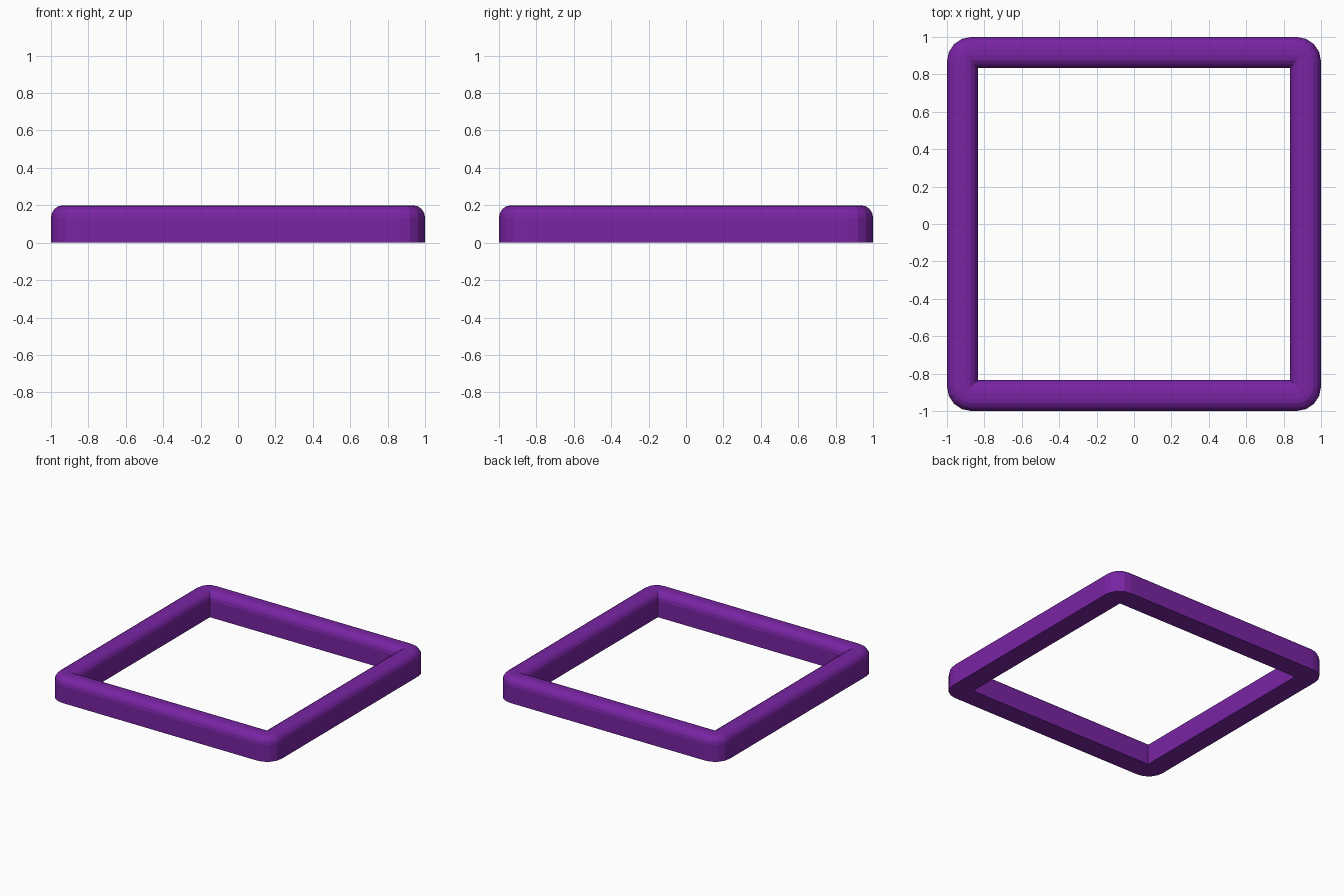
import bpy, bmesh
from math import sin, cos, pi
from mathutils import Vector

if "Cube" in bpy.data.objects:
    bpy.data.objects.remove(bpy.data.objects["Cube"])

CENTRE = 0.87            # corner arc centres
INNER, OUTER = -0.035, 0.13   # profile offsets from the arc centres
H, R, SEG = 0.2, 0.065, 4

# cross-section: flat bottom, upright sides, rounded top edges
profile = [(INNER, 0)]
for i in range(SEG + 1):
    t = i * pi / 2 / SEG
    profile.append((INNER + R - R * cos(t), H - R + R * sin(t)))
for i in range(SEG + 1):
    t = i * pi / 2 / SEG
    profile.append((OUTER - R + R * sin(t), H - R + R * cos(t)))
profile.append((OUTER, 0))


def ring_point(corner, k, d):
    """Rounded outside the arc centre, sharp mitre inside it."""
    a = corner * pi / 2 + k * pi / 2 / SEG
    mid = corner * pi / 2 + pi / 4
    diag = Vector((cos(mid), sin(mid))) * 2 ** 0.5
    if d <= 0:
        return diag * (CENTRE + d)
    return diag * CENTRE + Vector((cos(a), sin(a))) * d


# sweep the section around the square
bm = bmesh.new()
rows = []
for corner in range(4):
    for k in range(SEG + 1):
        rows.append([bm.verts.new((*ring_point(corner, k, d), z)) for d, z in profile])
n = len(profile)
for i, row in enumerate(rows):
    nxt = rows[(i + 1) % len(rows)]
    for j in range(n):
        m = (j + 1) % n
        bm.faces.new((row[j], row[m], nxt[m], nxt[j]))
bmesh.ops.remove_doubles(bm, verts=bm.verts, dist=0.0005)
bmesh.ops.recalc_face_normals(bm, faces=bm.faces)

mesh = bpy.data.meshes.new("square_frame")
bm.to_mesh(mesh)
bm.free()
frame = bpy.data.objects.new("square_frame", mesh)
bpy.context.collection.objects.link(frame)

# purple finish
mat = bpy.data.materials.new("purple")
mat.diffuse_color = (0.19, 0.018, 0.37, 1)
mat.use_nodes = True
mat.node_tree.nodes["Principled BSDF"].inputs["Base Color"].default_value = mat.diffuse_color
mesh.materials.append(mat)
